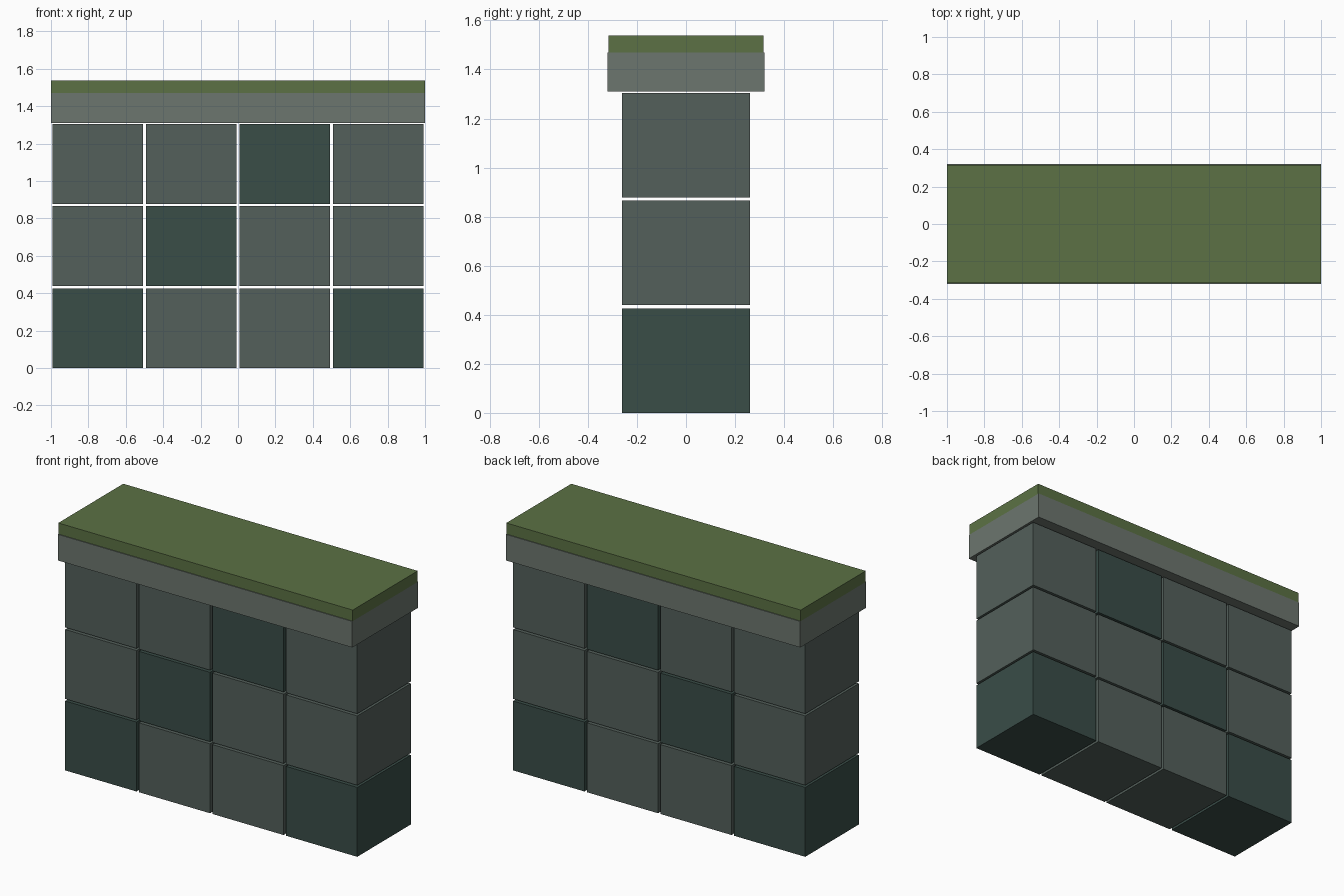
import bpy

if "Cube" in bpy.data.objects:
    bpy.data.objects.remove(bpy.data.objects["Cube"])


def material(name, rgb):
    # sRGB 0-255 to linear
    mat = bpy.data.materials.new(name)
    mat.diffuse_color = [(c / 255) ** 2.2 for c in rgb] + [1]
    mat.use_nodes = True
    mat.node_tree.nodes["Principled BSDF"].inputs["Base Color"].default_value = mat.diffuse_color
    return mat


def box(name, x, z0, z1, width, depth, mat):
    bpy.ops.mesh.primitive_cube_add(size=1, location=(x, 0, (z0 + z1) / 2))
    ob = bpy.context.object
    ob.name = name
    ob.scale = (width, depth, z1 - z0)
    bpy.ops.object.transform_apply(location=False, rotation=False, scale=True)
    ob.data.materials.append(mat)
    return ob


stone = material("stone", (84, 96, 91))
dark_stone = material("dark_stone", (60, 78, 73))
cap_stone = material("cap_stone", (108, 117, 110))
moss = material("moss", (92, 113, 70))

# Wall blocks: three rows of four with open joints, every third one dark
PITCH_X, PITCH_Z = 0.5, 0.439
for row in range(3):
    for col in range(4):
        mat = dark_stone if (col + 2 * row) % 3 == 0 else stone
        z = row * PITCH_Z
        box(f"block_{row}_{col}", (col - 1.5) * PITCH_X, z, z + 0.426,
            0.484, 0.52, mat)

# Overhanging capstone and the moss layer on top
box("capstone", 0, 1.31, 1.47, 2.0, 0.64, cap_stone)
box("moss_layer", 0, 1.47, 1.538, 2.0, 0.63, moss)
